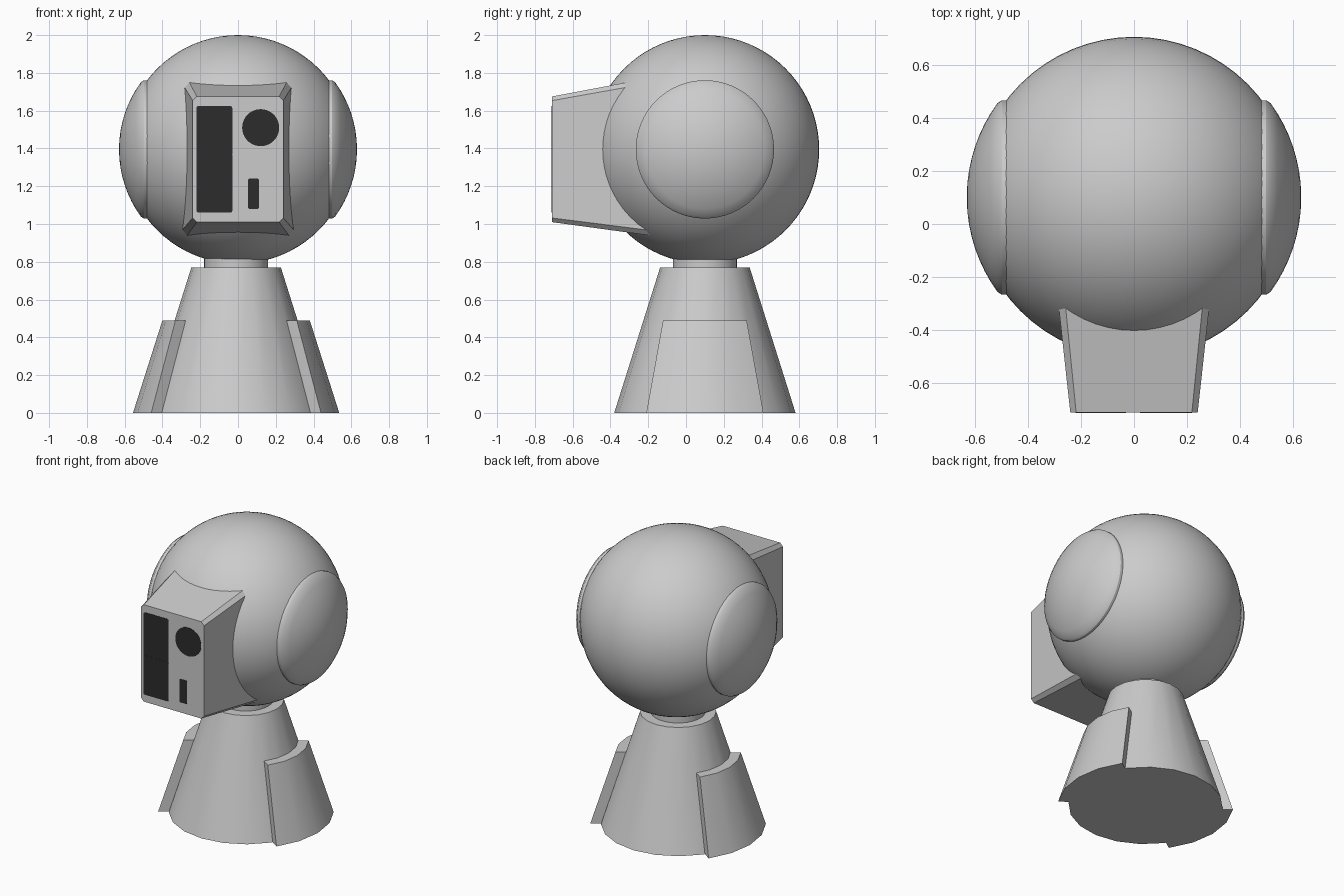
import bpy, bmesh, math
from math import sin, cos, pi

if "Cube" in bpy.data.objects:
    bpy.data.objects.remove(bpy.data.objects["Cube"])

CX, CY = -0.01, 0.10          # stand axis
HEAD_Z, R = 1.395, 0.605      # ball centre height and radius

dark = bpy.data.materials.new("dark_glass")
dark.diffuse_color = (0.025, 0.025, 0.025, 1)
dark.use_nodes = True
dark.node_tree.nodes["Principled BSDF"].inputs["Base Color"].default_value = dark.diffuse_color


def loft(name, rings, start_cap=True, end_cap=True, smooth=None, mat=None):
    """Skin a list of equal-length closed rings of points."""
    bm = bmesh.new()
    rows = [[bm.verts.new(p) for p in ring] for ring in rings]
    n = len(rows[0])
    for a, b in zip(rows, rows[1:]):
        for i in range(n):
            j = (i + 1) % n
            bm.faces.new((a[i], a[j], b[j], b[i]))
    if start_cap:
        bm.faces.new(rows[0])
    if end_cap:
        bm.faces.new(rows[-1])
    bmesh.ops.recalc_face_normals(bm, faces=bm.faces)
    me = bpy.data.meshes.new(name)
    bm.to_mesh(me)
    bm.free()
    ob = bpy.data.objects.new(name, me)
    bpy.context.collection.objects.link(ob)
    if mat:
        me.materials.append(mat)
    if smooth:
        bpy.ops.object.select_all(action='DESELECT')
        ob.select_set(True)
        bpy.context.view_layer.objects.active = ob
        bpy.ops.object.shade_smooth_by_angle(angle=math.radians(smooth))
    return ob


def ring_z(r, z, n):
    return [(CX + r * cos(2 * pi * i / n), CY + r * sin(2 * pi * i / n), z) for i in range(n)]


def ring_x(r, x, n=64):
    return [(x, CY + r * cos(2 * pi * i / n), HEAD_Z + r * sin(2 * pi * i / n)) for i in range(n)]


def rounded(x0, x1, z0, z1, r, y, steps=4):
    """Rounded rectangle in the xz plane (steps=1 gives a chamfer)."""
    pts = []
    corners = [(x1 - r, z1 - r), (x0 + r, z1 - r), (x0 + r, z0 + r), (x1 - r, z0 + r)]
    for k, (cx, cz) in enumerate(corners):
        for s in range(steps + 1):
            a = (k + s / steps) * pi / 2
            pts.append((cx + r * cos(a), y, cz + r * sin(a)))
    return pts


# conical stand and neck
loft("stand_cone", [ring_z(0.48, 0, 20), ring_z(0.237, 0.77, 20)], smooth=30)
loft("neck", [ring_z(0.17, 0.76, 32), ring_z(0.17, 0.84, 32)], smooth=30)

# curved side plates wrapping the stand
HALF, SEG = math.radians(34.6), 4
for label, mid in (("right", 0), ("left", pi)):
    angles = [mid - HALF + 2 * HALF * i / SEG for i in range(SEG + 1)]

    def plate_ring(ro, ri, z):
        path = [(ro, a) for a in angles] + [(ri, a) for a in reversed(angles)]
        return [(CX + r * cos(a), CY + r * sin(a), z) for r, a in path]

    loft(label + "_stand_plate", [plate_ring(0.546, 0.46, 0), plate_ring(0.39, 0.305, 0.49)], smooth=30)

# ball head
bpy.ops.mesh.primitive_uv_sphere_add(segments=64, ring_count=40, radius=R, location=(0, CY, HEAD_Z))
head = bpy.context.object
head.name = "ball_head"
bpy.ops.object.shade_smooth()

# domed side caps, raised a little from the ball
for label, s in (("right", 1), ("left", -1)):
    rings = [ring_x(0.366, s * 0.46), ring_x(0.366, s * 0.498), ring_x(0.355, s * 0.515)]
    top = math.asin(0.355 / R)
    for i in range(1, 9):
        a = top * (1 - i / 8.2)
        rings.append(ring_x(R * sin(a), s * (0.025 + R * cos(a))))
    loft(label + "_side_cap", rings, start_cap=False, smooth=25)

# flaring chamfered face housing
loft("face_housing", [
    rounded(-0.24, 0.24, 1.01, 1.675, 0.022, -0.71, 1),
    rounded(-0.307, 0.307, 0.927, 1.79, 0.028, -0.10, 1)])


# dark windows on the face
def window(name, x0, x1, z0, z1, r, y=-0.712, steps=4):
    loft(name, [rounded(x0, x1, z0, z1, r, y, steps), rounded(x0, x1, z0, z1, r, -0.70, steps)], mat=dark)


window("upper_window", -0.22, -0.03, 1.357, 1.625, 0.012)
window("lower_window", -0.22, -0.03, 1.06, 1.33, 0.012)
window("window_divider", -0.22, -0.03, 1.32, 1.367, 0.002, -0.711, 1)
window("slot", 0.054, 0.11, 1.08, 1.24, 0.006)
window("round_lens", 0.022, 0.218, 1.412, 1.608, 0.0979, steps=10)
